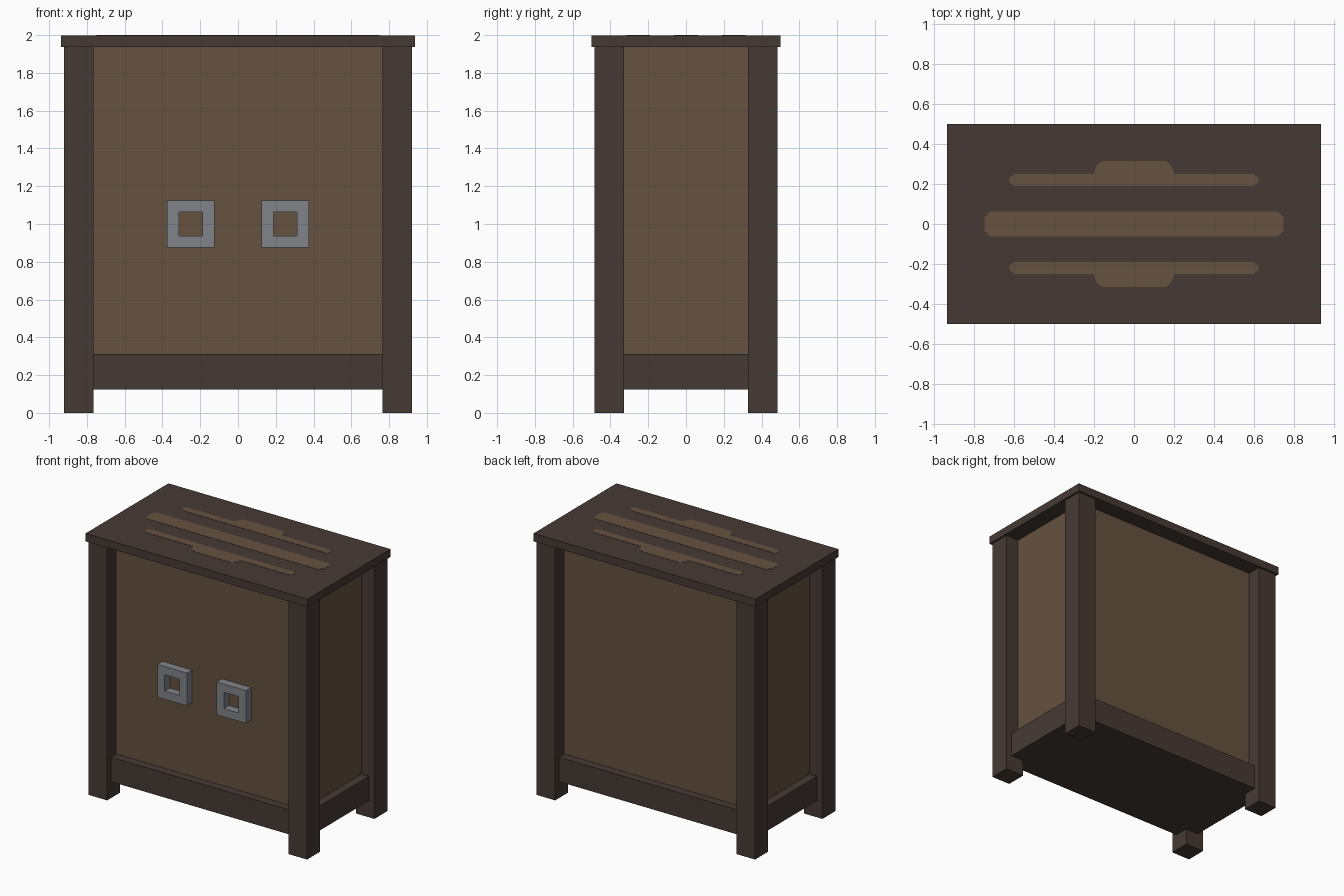
import bpy
import bmesh

old = bpy.data.objects.get("Cube")
if old:
    bpy.data.objects.remove(old)


def material(name, rgb):
    m = bpy.data.materials.new(name)
    m.use_nodes = True
    m.diffuse_color = (*rgb, 1)
    m.node_tree.nodes["Principled BSDF"].inputs["Base Color"].default_value = (*rgb, 1)
    return m


dark_wood = material("dark wood", (0.061, 0.042, 0.034))
light_wood = material("light wood", (0.13, 0.084, 0.051))
metal = material("grey metal", (0.216, 0.231, 0.25))


def finish(name, bm, mat):
    bmesh.ops.recalc_face_normals(bm, faces=bm.faces)
    mesh = bpy.data.meshes.new(name)
    bm.to_mesh(mesh)
    bm.free()
    mesh.materials.append(mat)
    obj = bpy.data.objects.new(name, mesh)
    bpy.context.collection.objects.link(obj)
    return obj


def box(name, lo, hi, mat):
    bm = bmesh.new()
    bmesh.ops.create_cube(bm, size=1)
    for v in bm.verts:
        v.co = [hi[i] if v.co[i] > 0 else lo[i] for i in range(3)]
    return finish(name, bm, mat)


def plate(name, outline, z, thickness, mat):
    """Flat plate extruded upward from an xy outline."""
    bm = bmesh.new()
    face = bm.faces.new([bm.verts.new((x, y, z)) for x, y in outline])
    ext = bmesh.ops.extrude_face_region(bm, geom=[face])
    for v in ext["geom"]:
        if isinstance(v, bmesh.types.BMVert):
            v.co.z += thickness
    return finish(name, bm, mat)


# Cabinet body, base rail and top board
box("body_panels", (-0.8125, -0.375, 0.2), (0.8125, 0.375, 1.94), light_wood)
box("base_rail", (-0.875, -0.4375, 0.125), (0.875, 0.4375, 0.3125), dark_wood)
box("top_board", (-0.9375, -0.5, 1.9375), (0.9375, 0.5, 1.998), dark_wood)

# Corner legs
for sx, side in ((-1, "right"), (1, "left")):
    for sy, end in ((-1, "front"), (1, "back")):
        xs = sorted((sx * 0.766, sx * 0.922))
        ys = sorted((sy * 0.328, sy * 0.484))
        box(f"{end}_{side}_leg", (xs[0], ys[0], 0), (xs[1], ys[1], 1.94), dark_wood)

# Square ring handles: the front face is inset and its middle cut through
for cx, side in ((-0.25, "right"), (0.25, "left")):
    bm = bmesh.new()
    rings = []
    for y in (-0.4375, -0.375):
        for r in (0.125, 0.0625):
            rings.append([bm.verts.new((cx + a * r, y, 1 + b * r))
                          for a, b in ((-1, -1), (1, -1), (1, 1), (-1, 1))])
    front_out, front_in, back_out, back_in = rings
    for a, b in ((front_out, front_in), (front_in, back_in),
                 (back_in, back_out), (back_out, front_out)):
        for i in range(4):
            j = (i + 1) % 4
            bm.faces.new((a[i], a[j], b[j], b[i]))
    finish(f"{side}_handle", bm, metal)

# Inlays on the top board, each outline mirrored from its +x half
half = [(0.72, -0.0625), (0.75, -0.035), (0.75, 0.035), (0.72, 0.0625)]
outline = half + [(-x, y) for x, y in reversed(half)]
plate("centre_inlay", outline, 1.996, 0.004, light_wood)

half = [(0.6, 0.19), (0.625, 0.21), (0.625, 0.23), (0.6, 0.25),
        (0.205, 0.25), (0.185, 0.295), (0.16, 0.315)]
outline = half + [(-x, y) for x, y in reversed(half)]
for sy, end in ((-1, "front"), (1, "back")):
    plate(f"{end}_inlay", [(x, sy * y) for x, y in outline], 1.996, 0.004, light_wood)
